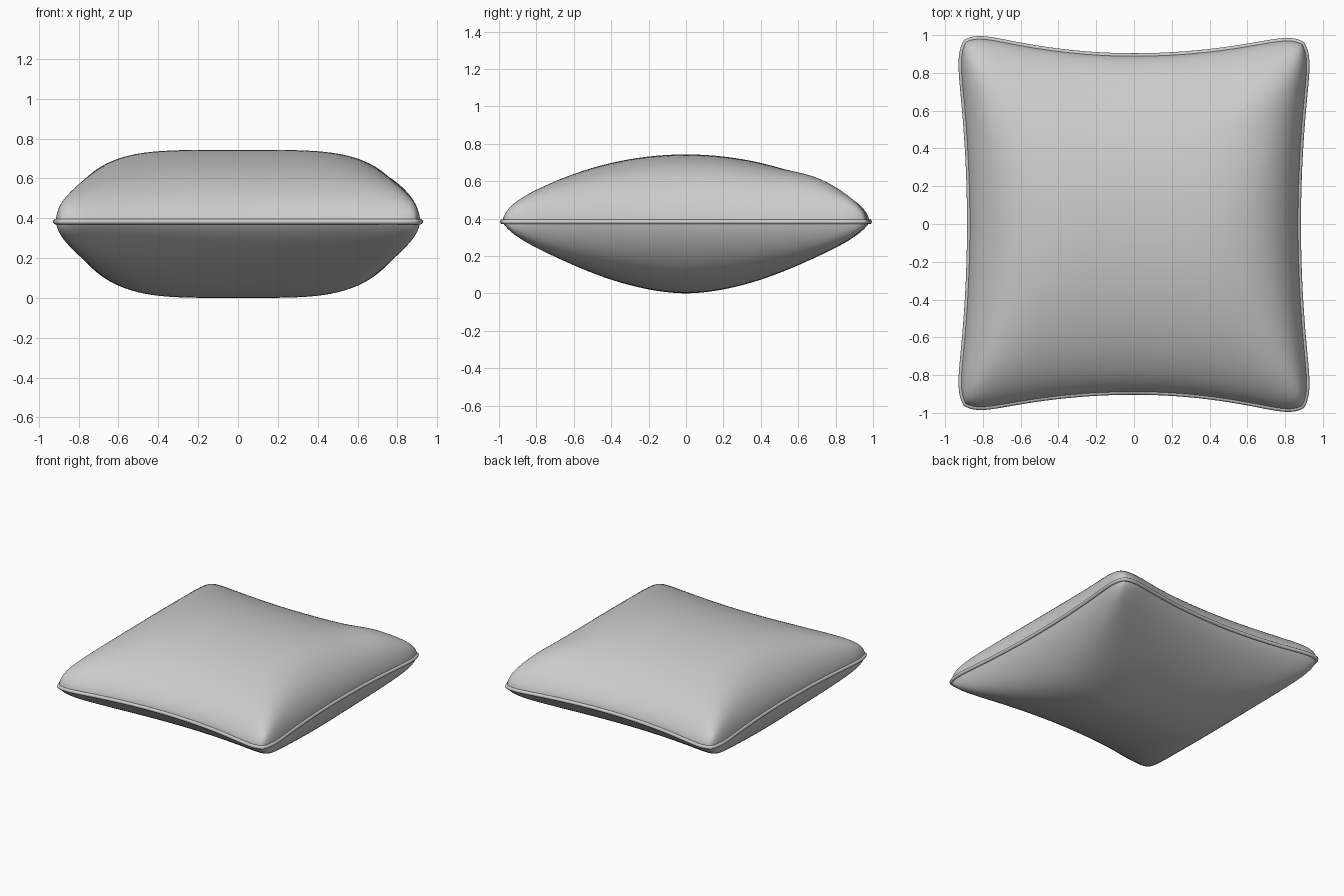
import bpy, math

if "Cube" in bpy.data.objects:
    bpy.data.objects.remove(bpy.data.objects["Cube"])

N = 72          # grid divisions per panel
SEAM = 0.383    # height of the seam


def plan(u, v):
    """Map the unit square to the pillow outline: concave sides, rounded ears."""
    ru = u * (1 - 0.05 * abs(v) ** 15)
    rv = v * (1 - 0.05 * abs(u) ** 15)
    x = ru * (0.870 + 0.067 * v * v)
    y = rv * (0.89 + 0.112 * u * u + 0.012 * max(0, -u * v) * abs(u * v))
    return x, y


def puff(u, v, fx, gy, p):
    """Inflation 0..1: broad flat crown across x, rounder across y, ridged corners."""
    f = max(0.0, 1 - abs(u) ** fx[0]) ** fx[1]
    g = max(0.0, 1 - abs(v) ** gy[0]) ** gy[1]
    if f < 1e-4 or g < 1e-4:
        return 0.0
    return (f ** -p + g ** -p - 1) ** (-1 / p)


def spaced(i):
    # samples bunch up towards the seam
    return math.sin((i / N - 0.5) * math.pi)


def panel(name, depth, fx, gy, p, bump):
    verts, faces = [], []
    for j in range(N + 1):
        for i in range(N + 1):
            u, v = spaced(i), spaced(j)
            x, y = plan(u, v)
            h = puff(u, v, fx, gy, p)
            # fuller stuffing in one back corner
            full = bump * math.exp(-((u - 0.74) ** 2 + (v - 0.74) ** 2) / 0.035) * min(1, 3 * h)
            verts.append((x, y, SEAM + depth * (h + full)))
    for j in range(N):
        for i in range(N):
            a = j * (N + 1) + i
            q = (a, a + 1, a + N + 2, a + N + 1)
            faces.append(q if depth > 0 else q[::-1])
    me = bpy.data.meshes.new(name)
    me.from_pydata(verts, [], faces)
    me.polygons.foreach_set("use_smooth", [True] * len(faces))
    ob = bpy.data.objects.new(name, me)
    bpy.context.collection.objects.link(ob)


# Fabric panels: full top, underside tapering more towards the seam
panel("top_panel", 0.36, (4.5, 0.62), (1.95, 0.58), 2.6, 0.06)
panel("bottom_panel", -0.383, (4.2, 0.74), (1.75, 0.76), 2.6, 0.0)

# Piping cord around the seam
s = [spaced(i) for i in range(N)]
ring = ([(t, -1) for t in s] + [(1, t) for t in s]
        + [(-t, 1) for t in s] + [(-1, -t) for t in s])
cu = bpy.data.curves.new("piping", "CURVE")
cu.dimensions = "3D"
cu.bevel_depth = 0.014
cu.bevel_resolution = 3
sp = cu.splines.new("POLY")
sp.points.add(len(ring) - 1)
for p, (u, v) in zip(sp.points, ring):
    x, y = plan(u, v)
    p.co = (x, y, SEAM, 1)
sp.use_cyclic_u = True
sp.use_smooth = True
bpy.context.collection.objects.link(bpy.data.objects.new("piping", cu))
